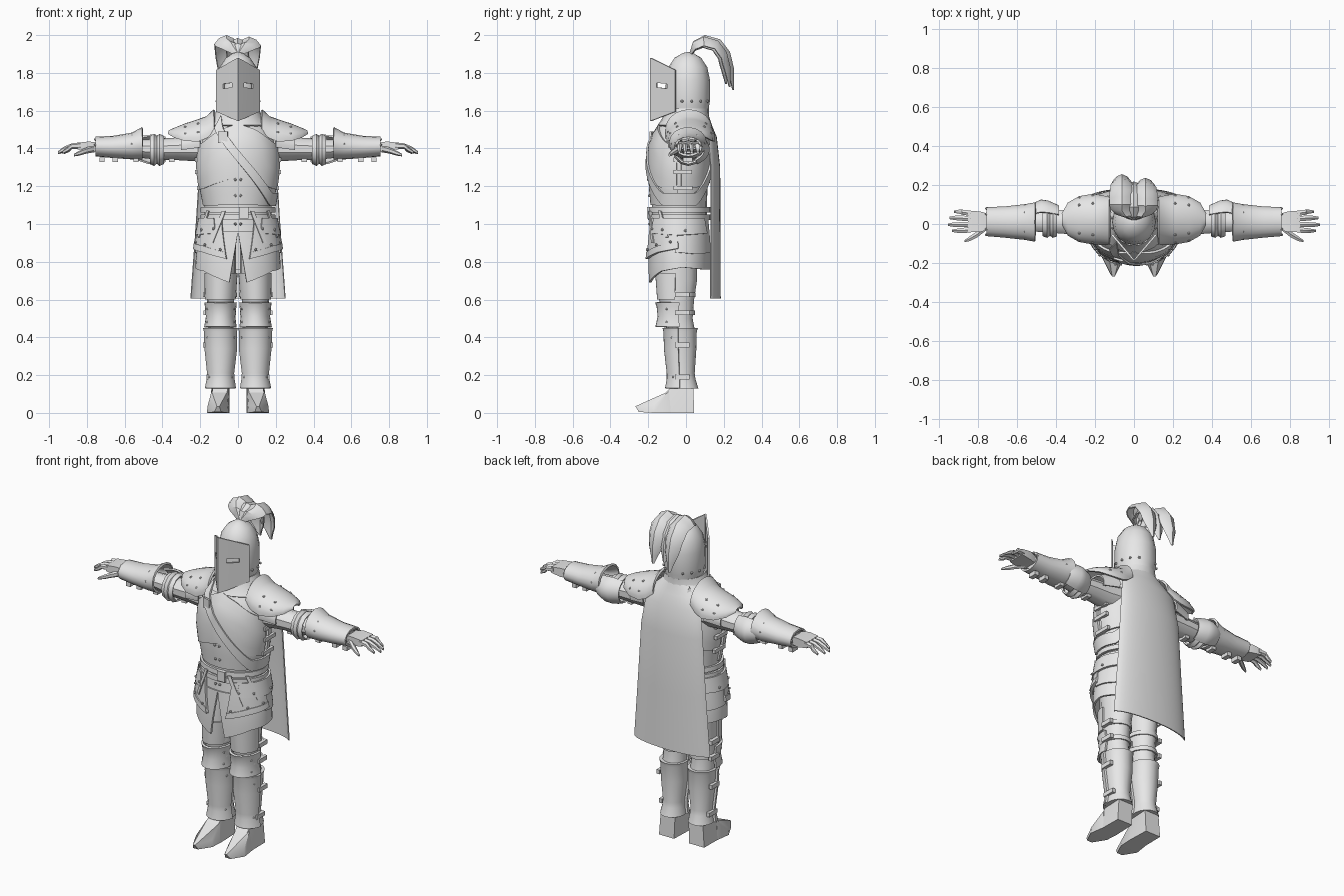
import bpy, bmesh
from math import sin, cos, radians
from mathutils import Vector, Matrix

cube = bpy.data.objects.get("Cube")
if cube:
    bpy.data.objects.remove(cube)

steel = bpy.data.materials.new("plain_grey")
steel.use_nodes = True
steel.diffuse_color = (0.8, 0.8, 0.8, 1)
steel.node_tree.nodes["Principled BSDF"].inputs["Base Color"].default_value = (0.8, 0.8, 0.8, 1)
parts = []


def finish(name, bm, thick=0, pair=False):
    bmesh.ops.recalc_face_normals(bm, faces=bm.faces)
    mesh = bpy.data.meshes.new(name)
    bm.to_mesh(mesh)
    bm.free()
    mesh.materials.append(steel)
    ob = bpy.data.objects.new(name, mesh)
    bpy.context.collection.objects.link(ob)
    if pair:
        ob.modifiers.new("mirror", 'MIRROR')
    if thick:
        mod = ob.modifiers.new("thickness", 'SOLIDIFY')
        mod.thickness, mod.offset = thick, 0
    parts.append(ob)
    return ob


def ring_point(axis, sec, deg):
    """Angle 0 is the front of an upright ring, or the top of a sideways ring."""
    t, a, b, ra, rb = sec
    s, c = sin(radians(deg)), cos(radians(deg))
    if axis == 'z':
        return Vector((a + ra * s, b - rb * c, t))
    return Vector((t, a + ra * s, b + rb * c))


def grid(name, rows, closed=False, caps=False, thick=0, pair=False):
    bm = bmesh.new()
    vs = [[bm.verts.new(p) for p in row] for row in rows]
    for r0, r1 in zip(vs, vs[1:]):
        n = len(r0)
        for i in range(n if closed else n - 1):
            j = (i + 1) % n
            bm.faces.new((r0[i], r0[j], r1[j], r1[i]))
    if caps:
        bm.faces.new(vs[0])
        bm.faces.new(vs[-1])
    return finish(name, bm, thick, pair)


def loft(name, secs, axis='z', n=16, arc=None, thick=0, pair=False):
    if arc:
        angles = [arc[0] + (arc[1] - arc[0]) * i / n for i in range(n + 1)]
    else:
        angles = [360 * i / n for i in range(n)]
    rows = [[ring_point(axis, s, a) for a in angles] for s in secs]
    return grid(name, rows, not arc, not arc and not thick, thick, pair)


def mix(values, u):
    """Piecewise linear value along a tuple of values."""
    f = min(max(u, 0), 1) * (len(values) - 1)
    i = min(int(f), len(values) - 2)
    return values[i] + (values[i + 1] - values[i]) * (f - i)


# Body outline: height, side centre, depth centre, half width, half depth
BODY = [(0.68, 0, -.035, .215, .155), (0.78, 0, -.035, .218, .158), (0.86, 0, -.035, .212, .156),
        (0.95, 0, -.035, .198, .152), (1.05, 0, -.035, .178, .145), (1.1, 0, -.035, .178, .145),
        (1.2, 0, -.037, .198, .152), (1.3, 0, -.037, .21, .156), (1.42, 0, -.035, .2, .15),
        (1.5, 0, -.02, .175, .134), (1.55, 0, 0, .13, .115), (1.62, 0, .005, .092, .102)]


def surf(deg, z, off=0):
    for lo, hi in zip(BODY, BODY[1:]):
        if z <= hi[0] or hi is BODY[-1]:
            u = (z - lo[0]) / (hi[0] - lo[0])
            s = [p + (q - p) * u for p, q in zip(lo, hi)]
            return ring_point('z', (z, s[1], s[2], s[3] + off, s[4] + off), deg)


def patch(name, start, end, top, bottom, off, thick=.012, pair=True, nu=14, nv=5):
    """Plate that hugs the body; start/end angles run top to bottom, top/bottom heights run start to end."""
    rows = []
    for j in range(nv + 1):
        v = j / nv
        row = []
        for i in range(nu + 1):
            u = i / nu
            deg = mix(start, v) * (1 - u) + mix(end, v) * u
            row.append(surf(deg, mix(top, u) * (1 - v) + mix(bottom, u) * v, off))
        rows.append(row)
    return grid(name, rows, thick=thick, pair=pair)


def boxes(name, items, pair=True):
    bm = bmesh.new()
    for loc, size, turn in items:
        m = Matrix.Translation(loc) @ Matrix.Rotation(radians(turn), 4, 'Z') @ Matrix.Diagonal((*size, 1))
        bmesh.ops.create_cube(bm, size=1, matrix=m)
    return finish(name, bm, pair=pair)


def rivets(name, points, r=.008):
    bm = bmesh.new()
    for p in points:
        bmesh.ops.create_icosphere(bm, subdivisions=1, radius=r, matrix=Matrix.Translation(p))
    return finish(name, bm, pair=True)


def hull(name, points):
    bm = bmesh.new()
    for p in points:
        bm.verts.new(p)
    bmesh.ops.convex_hull(bm, input=bm.verts)
    return finish(name, bm, pair=True)


# Torso, breastplate, waist plates and collar
loft("torso", BODY[3:], n=24)
patch("breastplate", (0, 0), (86, 86), (1.53, 1.5, 1.44, 1.4), (1.25, 1.22, 1.19, 1.18), .008)
patch("backplate", (94, 94), (180, 180), (1.4, 1.48, 1.53), (1.18, 1.2, 1.22), .006)
patch("waist_plate", (0, 0), (87, 87), (1.25, 1.2), (1.1, 1.1), .002)
loft("collar", [(1.52, 0, -.01, .165, .134), (1.56, 0, -.002, .125, .117), (1.61, 0, .005, .105, .11)], thick=.012, n=20)

# Sash from right shoulder to left hip
sash = []
for i in range(45):
    a = -42 + 264 * i / 44
    z = max(1.36 - .27 * sin(radians(a)), 1.13)
    sash.append([surf(a, z - .034, .018), surf(a, z + .034, .018)])
grid("sash", sash, thick=.01)
boxes("sash_buckle", [(surf(-22, 1.46, .024), (.05, .012, .06), -16)], pair=False)

# Belt with buckle and hanging straps
for z in (1.035, 1.075):
    loft("belt", [(z - .014, 0, -.035, .192, .158), (z + .014, 0, -.035, .19, .157)], n=24, thick=.014)
boxes("belt_buckle", [((.03, -.2, 1.06), (.05, .015, .06), 0)], pair=False)
for k, (a0, a1, low) in enumerate([(22, 38, .9), (52, 68, .93)]):
    rows = [[surf(a0 + (a1 - a0) * i / 5 + d, 1.07 - (1.07 - low) * i / 5, .024) for d in (-3, 3)] for i in range(6)]
    grid("hanging_strap", rows, thick=.008, pair=True)

# Split tunic and hip plates
patch("tunic", (0, 12), (180, 180), (.96, .96), (.69, .75, .77, .76, .76), .002, nu=24)
patch("front_hip_plate", (26, 15), (84, 88), (1.03, 1.03), (.815, .85, .87), .016)
patch("front_hip_trim", (17, 15), (88, 88), (.85, .885, .9), (.815, .85, .87), .022)
patch("rear_hip_plate", (84, 82), (160, 165), (1.03, 1.03), (.85, .84, .85), .01)
patch("upper_hip_plate", (38, 32), (140, 146), (1.03, 1.03), (.95, .94, .95), .022)
rivets("hip_rivets", [surf(a, z, .03) for a, z in ((23, .865), (48, .89), (75, .905), (36, .975), (60, .97), (100, .965))])
rivets("waist_rivets", [surf(4, z, .01) for z in (1.235, 1.15, 1.0)])

# Cape
loft("cape", [(1.58, 0, .03, .1, .085), (1.52, 0, .07, .16, .065), (1.46, 0, .105, .185, .055),
              (1.3, 0, .118, .207, .06), (.95, 0, .118, .23, .062), (.605, 0, .115, .256, .066)],
     arc=(102, 258), n=18, thick=.006)

# Helmet, visor with eye slits, rivets
loft("helmet", [(1.59, 0, .01, .1, .11), (1.63, 0, .01, .108, .113), (1.66, 0, .01, .112, .118), (1.76, 0, .01, .111, .117),
                (1.83, 0, .01, .098, .103), (1.88, 0, .01, .065, .07), (1.905, 0, .01, .025, .028), (1.91, 0, .01, .004, .004)])
bm = bmesh.new()
ridge, cheek = (1.88, 1.75, 1.728, 1.545), (1.815, 1.738, 1.712, 1.595)
vs = [[bm.verts.new((.112 * s, mix((-.186, -.055), s), r + (c - r) * s)) for s in (0, .25, .68, 1)]
      for r, c in zip(ridge, cheek)]
for j in range(3):
    for i in range(3):
        if (i, j) != (1, 1):
            bm.faces.new((vs[j][i], vs[j][i + 1], vs[j + 1][i + 1], vs[j + 1][i]))
finish("visor", bm, .01, True)
rivets("helmet_rivets", [ring_point('z', (1.65, 0, .01, .114, .12), a) for a in (75, 100, 125, 150)])

# Plume of curved feathers
for x, k in ((-.062, 1), (.058, .92), (-.002, .84)):
    rows = []
    for i in range(13):
        u = i / 12
        y = .02 + (mix((.02, .04, .1, .18, .23, .252, .25), u) - .02) * k
        z = 1.9 + (mix((1.9, 1.965, 1.997, 1.975, 1.91, 1.82, 1.71), u) - 1.9) * k
        w = mix((.012, .05, .062, .06, .055, .042, .006), u)
        inward = (Vector((0, .1, 1.78)) - Vector((0, y, z))).normalized() * w * .75
        mid = Vector((x * min(1, u * 4), y, z))
        rows.append([mid + Vector((-w, 0, 0)) + inward, mid + Vector((-w * .6, 0, 0)) + inward * .35, mid,
                     mid + Vector((w * .6, 0, 0)) + inward * .35, mid + Vector((w, 0, 0)) + inward])
    grid("plume_feather", rows, thick=.006)

# Arms: sleeves, shoulder plates, elbow plates, bracers
loft("sleeves", [(.12, 0, 1.41, .09, .09), (.22, .005, 1.4, .075, .068), (.32, .01, 1.398, .066, .06), (.42, .012, 1.395, .06, .056),
                 (.55, .012, 1.4, .05, .045), (.75, .012, 1.408, .045, .035)], 'x', 10, pair=True)
PAULDRON = [(.365, .025, 1.478, .025, .012), (.335, .025, 1.462, .08, .042), (.28, .025, 1.448, .112, .078), (.21, .025, 1.447, .124, .102),
            (.165, .02, 1.465, .122, .1), (.125, .015, 1.5, .118, .102)]
loft("shoulder_plates", PAULDRON, 'x', 16, (-96, 96), .012, True)
loft("upper_arm_plates", [(.2, .015, 1.43, .105, .09), (.3, .015, 1.41, .085, .07)], 'x', 14, (-105, 105), .01, True)
rivets("shoulder_rivets", [ring_point('x', PAULDRON[i], a) + Vector((0, 0, .006)) for i in (2, 3) for a in (-72, -40, 40, 72)])
loft("elbow_bands", [(.395, .012, 1.392, .07, .07), (.415, .012, 1.392, .078, .08), (.43, .012, 1.392, .067, .067),
                     (.445, .012, 1.392, .078, .08), (.465, .012, 1.392, .07, .07)], 'x', 12, thick=.01, pair=True)
loft("elbow_plates", [(.385, .015, 1.395, .075, .07), (.44, .015, 1.395, .1, .082), (.475, .015, 1.395, .105, .08), (.53, .015, 1.4, .08, .065)],
     'x', 12, (25, 155), .01, True)
BRACER = [(.505, .01, 1.428, .095, .08), (.56, .01, 1.413, .085, .065), (.66, .01, 1.408, .074, .053), (.755, .012, 1.41, .068, .046)]
loft("bracers", BRACER, 'x', 16, thick=.012, pair=True)
rivets("bracer_rivets", [ring_point('x', BRACER[i], a) for i in (1, 3) for a in (-80, -35, 35, 80)])
boxes("arm_buckles", [((x, .01, 1.34), (.028, .05, .025), 0) for x in (.35, .54, .65, .72)])

# Hands
hull("palms", [(x, y, z) for x, y0, y1, z0, z1 in ((.74, -.028, .05, 1.385, 1.43), (.79, -.042, .065, 1.385, 1.437), (.85, -.04, .066, 1.395, 1.43))
               for y in (y0, y1) for z in (z0, z1)])
for y, tip in ((.055, .92), (.027, .945), (-.003, .952), (-.03, .93)):
    loft("fingers", [(.835, y, 1.415, .016, .017), (.88, y * 1.1, 1.412, .015, .015),
                     (tip - .03, y * 1.15, 1.396, .013, .013), (tip, y * 1.15, 1.378, .007, .008)], 'x', 6, pair=True)
loft("thumbs", [(.76, -.02, 1.4, .018, .02), (.805, -.055, 1.388, .018, .016), (.84, -.075, 1.375, .014, .013), (.868, -.088, 1.365, .006, .007)],
     'x', 6, pair=True)

# Legs, knee guards, shin guards
loft("legs", [(.97, .095, -.04, .085, .1), (.7, .088, -.046, .077, .104), (.6, .092, -.05, .072, .093), (.5, .092, -.04, .066, .075),
              (.42, .092, -.025, .068, .075)], pair=True)
loft("thigh_plates", [(.74, .09, -.046, .083, .112), (.6, .094, -.05, .077, .098)], arc=(-85, 85), thick=.01, pair=True)
loft("knee_guards", [(.585, .092, -.05, .08, .108), (.565, .092, -.05, .078, .1), (.51, .092, -.05, .072, .094), (.455, .093, -.05, .08, .106)],
     arc=(-98, 98), thick=.012, pair=True)
rivets("knee_rivets", [ring_point('z', (z, .092, -.05, .08, .104), a) for z in (.55, .48) for a in (-60, 60)], .007)
SHIN = [(.45, .093, -.025, .082, .088), (.43, .093, -.025, .077, .082), (.34, .091, -.025, .076, .08), (.21, .092, -.022, .061, .068),
        (.18, .092, -.02, .063, .07), (.13, .093, -.017, .072, .082)]
loft("shin_guards", SHIN, pair=True)
loft("shin_front_plates", [(z, x, y, rx + .006, ry + .006) for z, x, y, rx, ry in SHIN], arc=(-80, 80), thick=.012, pair=True)
rivets("shin_rivets", [ring_point('z', (z, .092, -.02, r, r + .012), a) for z, r in ((.4, .086), (.19, .07)) for a in (-55, 55)], .007)
for z, r in ((.625, .082), (.53, .078)):
    loft("leg_straps", [(z - .012, .092, -.047, r, r + .012), (z + .012, .092, -.047, r, r + .012)], thick=.008, pair=True)
boxes("leg_buckles", [((x, -.02, z), (.02, .075, .025), 0) for x, z in ((.174, .625), (.172, .53), (.174, .36), (.158, .19))])
boxes("torso_buckles", [(surf(90, z, .012) + Vector((0, .02, 0)), (.018, .1, .022), 0) for z in (1.34, 1.275, 1.19)])

# Boots with pointed toes
hull("boot_heels", [(x, y, z) for x0, x1, y, z in ((.05, .15, .042, 0), (.045, .152, -.1, 0), (.045, .14, .04, .14), (.052, .135, -.075, .14),
                                                 (.06, .135, -.115, .1)) for x in (x0, x1)])
hull("boot_toes", [(x, y, z) for x0, x1, y, z in ((.045, .152, -.08, 0), (.05, .165, -.17, 0), (.055, .14, -.09, .115), (.055, .16, -.17, .04),
                                                (.09, .125, -.25, .005), (.098, .112, -.268, .035), (.09, .125, -.18, .068)) for x in (x0, x1)])

# Bake modifiers and shade smoothly, keeping sharp edges
bpy.ops.object.select_all(action='DESELECT')
for ob in parts:
    ob.select_set(True)
bpy.context.view_layer.objects.active = parts[0]
bpy.ops.object.convert(target='MESH')
bpy.ops.object.shade_smooth_by_angle(angle=radians(35))
